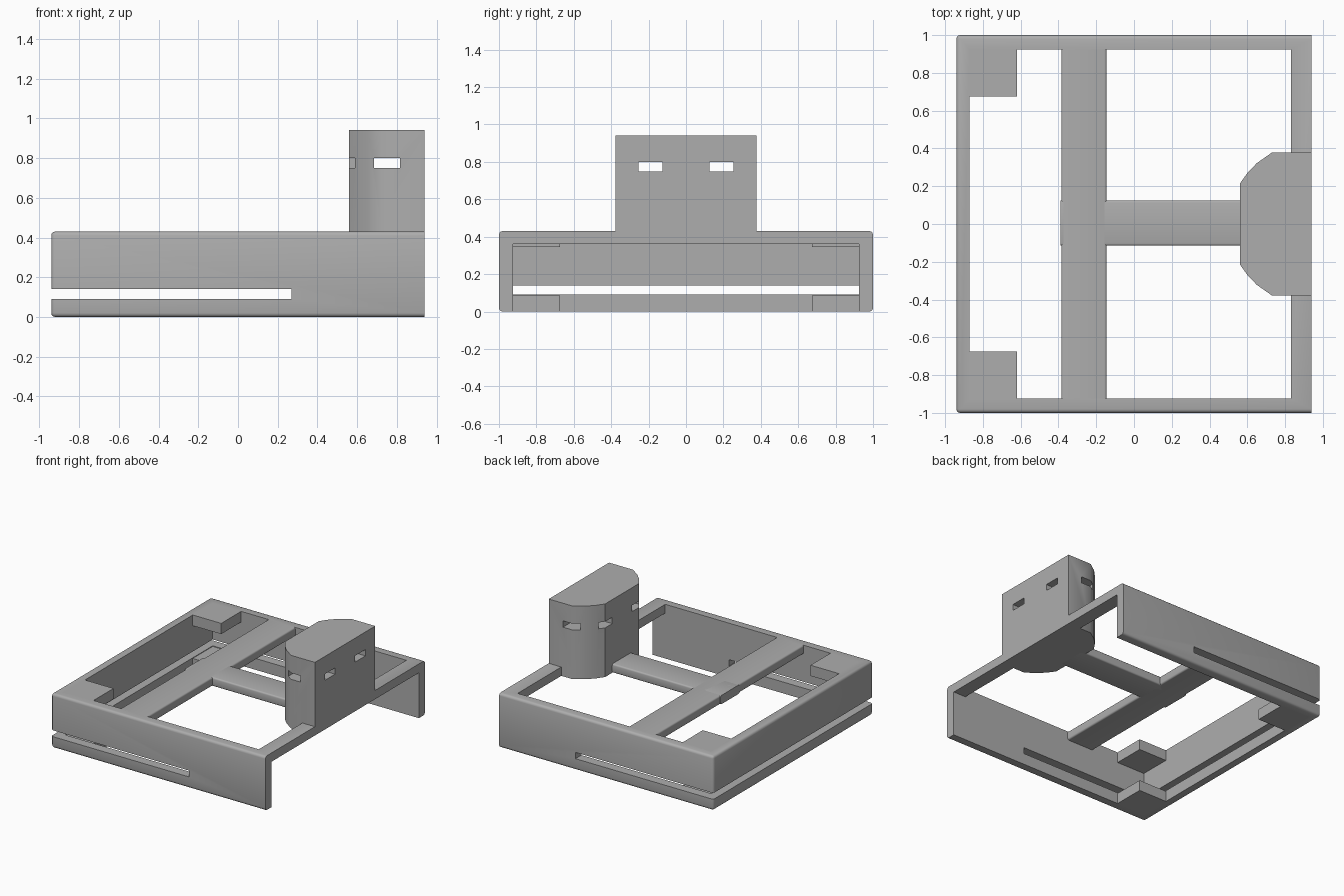
import bpy, bmesh, math

cube = bpy.data.objects.get("Cube")
if cube:
    bpy.data.objects.remove(cube, do_unlink=True)

grey = bpy.data.materials.new("plain_grey")
grey.use_nodes = True
colour = (0.42, 0.42, 0.42, 1)
grey.diffuse_color = colour
grey.node_tree.nodes["Principled BSDF"].inputs["Base Color"].default_value = colour


def add_object(name, bm):
    bmesh.ops.recalc_face_normals(bm, faces=bm.faces)
    mesh = bpy.data.meshes.new(name)
    bm.to_mesh(mesh)
    bm.free()
    mesh.materials.append(grey)
    obj = bpy.data.objects.new(name, mesh)
    bpy.context.collection.objects.link(obj)
    return obj


def box(name, xs, ys, zs, bevel=0, keep=None):
    """Box from ranges; edges accepted by the keep rule are rounded."""
    bm = bmesh.new()
    bmesh.ops.create_cube(bm, size=1)
    for v in bm.verts:
        v.co = [r[0] if c < 0 else r[1] for c, r in zip(v.co, (xs, ys, zs))]
    if bevel:
        edges = [e for e in bm.edges if keep is None or keep(e)]
        bmesh.ops.bevel(bm, geom=edges, offset=bevel, segments=3,
                        profile=0.5, affect='EDGES')
    return add_object(name, bm)


def activate(obj):
    bpy.ops.object.select_all(action='DESELECT')
    obj.select_set(True)
    bpy.context.view_layer.objects.active = obj


def cut(obj, xs, ys, zs):
    cutter = box("cutter", xs, ys, zs)
    cutter.hide_render = True
    mod = obj.modifiers.new("cut", 'BOOLEAN')
    mod.operation = 'DIFFERENCE'
    mod.solver = 'EXACT'
    mod.object = cutter
    activate(obj)
    bpy.ops.object.modifier_apply(modifier=mod.name)
    bpy.data.objects.remove(cutter, do_unlink=True)


def smooth(obj):
    activate(obj)
    bpy.ops.object.shade_smooth_by_angle(angle=math.radians(35))


END, IN, TOP, DECK = 0.94, 0.925, 0.43, 0.36
SLOT = (0.09, 0.14)

# Outer frame: rounded everywhere but on the open end, hollow and slotted
frame = box("outer_frame", (-END, END), (-1, 1), (0, TOP), 0.02,
            lambda e: any(v.co.x < END - 0.1 for v in e.verts))
cut(frame, (-0.87, 2), (-IN, IN), (-1, DECK))
cut(frame, (-0.87, 0.83), (-IN, IN), (0.2, 1))
cut(frame, (-2, 0.27), (-2, 2), SLOT)
smooth(frame)

# Deck bars forming a T
crossbar = box("crossbar", (-0.385, -0.145), (-0.94, 0.94), (DECK, TOP), 0.012,
               lambda e: abs(e.verts[0].co.y - e.verts[1].co.y) > 1)
stem = box("stem_bar", (-0.39, 0.6), (-0.115, 0.125), (DECK, TOP), 0.012,
           lambda e: abs(e.verts[0].co.x - e.verts[1].co.x) > 0.5)
smooth(crossbar)
smooth(stem)

# Corner tabs, upper and lower, on both sides
for side, word in ((1, "left"), (-1, "right")):
    ys = sorted((side * 0.675, side * 0.94))
    box("upper_tab_" + word, (-0.88, -0.62), ys, (0.345, TOP))
    box("lower_tab_" + word, (-0.88, -0.62), ys, (0, 0.085))

# Tower with a flat outer face and rounded inner corners
half = [(END, 0.378), (0.73, 0.378), (0.65, 0.322), (0.6, 0.27), (0.56, 0.213)]
outline = half + [(x, -y) for x, y in reversed(half)]
bm = bmesh.new()
base = bm.faces.new([bm.verts.new((x, y, DECK)) for x, y in outline])
walls = bmesh.ops.extrude_face_region(bm, geom=[base])
for v in walls["geom"]:
    if isinstance(v, bmesh.types.BMVert):
        v.co.z = END
tower = add_object("tower", bm)

# Window tunnels through the tower
WINDOW = (0.75, 0.8)
for y in (-0.19, 0.19):
    cut(tower, (0.3, 1.2), (y - 0.065, y + 0.065), WINDOW)
cut(tower, (0.685, 0.815), (-0.6, 0.6), WINDOW)
smooth(tower)
